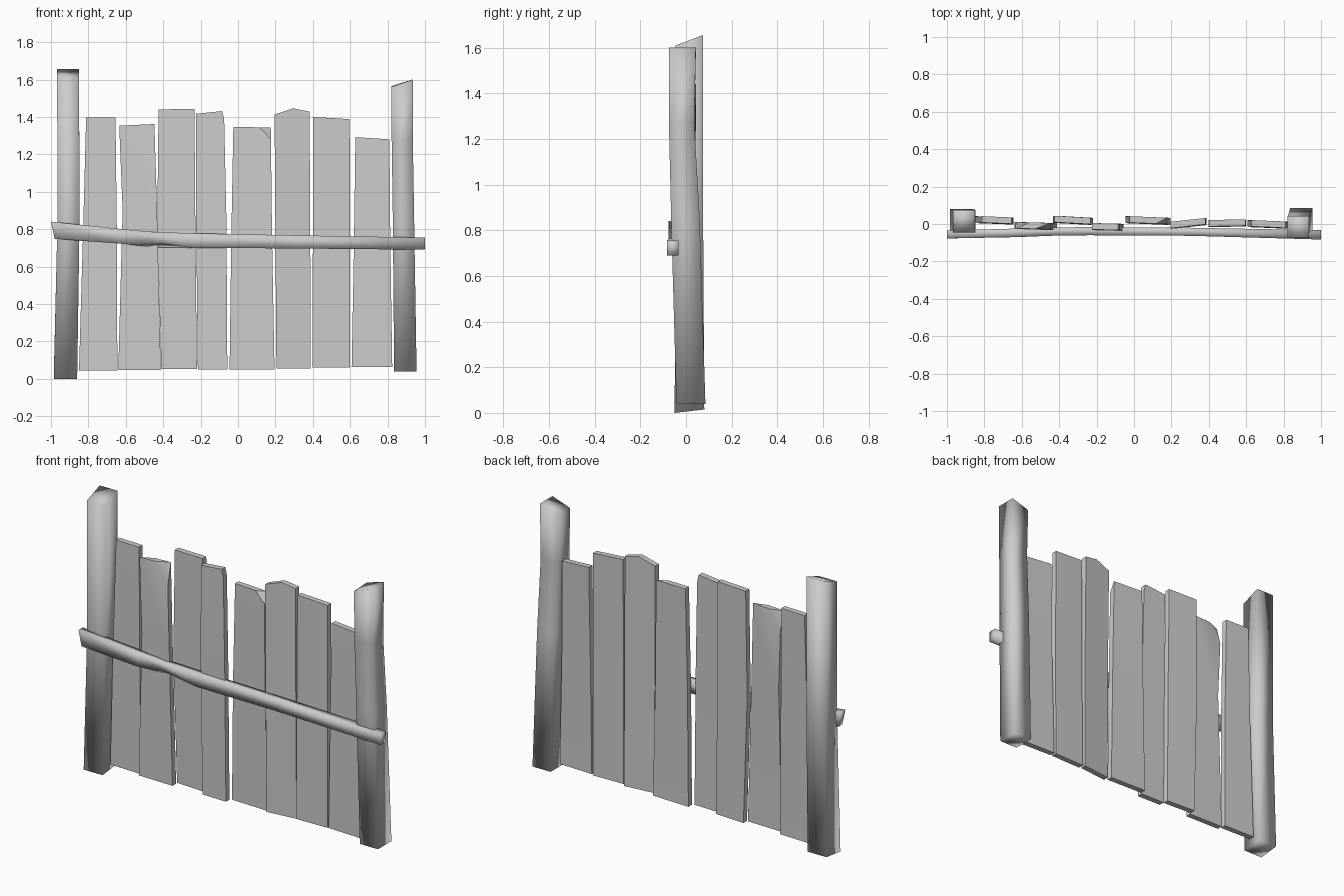
import bpy, bmesh, math
from mathutils import Vector


def loft(name, rings, cuts=(), angle=180):
    """Skin four-cornered rings into a closed solid, then slice off chips."""
    bm = bmesh.new()
    rows = [[bm.verts.new(p) for p in ring] for ring in rings]
    for a, b in zip(rows, rows[1:]):
        for i in range(4):
            j = (i + 1) % 4
            bm.faces.new((a[i], a[j], b[j], b[i]))
    bm.faces.new(rows[0][::-1])
    bm.faces.new(rows[-1])
    bmesh.ops.recalc_face_normals(bm, faces=bm.faces)
    # each cut is three points; the side facing up is removed
    for p, q, r in cuts:
        p, q, r = Vector(p), Vector(q), Vector(r)
        n = (q - p).cross(r - p).normalized()
        if n.z < 0:
            n = -n
        res = bmesh.ops.bisect_plane(bm, geom=bm.verts[:] + bm.edges[:] + bm.faces[:],
                                     plane_co=p, plane_no=n, clear_outer=True)
        edges = [e for e in res["geom_cut"] if isinstance(e, bmesh.types.BMEdge)]
        bmesh.ops.holes_fill(bm, edges=edges)
    bmesh.ops.recalc_face_normals(bm, faces=bm.faces)
    me = bpy.data.meshes.new(name)
    bm.to_mesh(me)
    bm.free()
    ob = bpy.data.objects.new(name, me)
    bpy.context.collection.objects.link(ob)
    bpy.ops.object.select_all(action='DESELECT')
    ob.select_set(True)
    bpy.context.view_layer.objects.active = ob
    if angle == 180:
        bpy.ops.object.shade_smooth()
    else:
        bpy.ops.object.shade_smooth_by_angle(angle=math.radians(angle))
    return ob


def post_ring(x0, x1, y0, y1, z):
    """z lists the heights of front-left, front-right, back-right, back-left."""
    return [(x0, y0, z[0]), (x1, y0, z[1]), (x1, y1, z[2]), (x0, y1, z[3])]


# posts
loft("left_post", [
    post_ring(-0.985, -0.86, -0.05, 0.08, (0, 0, 0.015, 0.015)),
    post_ring(-0.965, -0.847, -0.045, 0.075, [0.85] * 4),
    post_ring(-0.967, -0.85, -0.045, 0.075, (1.61, 1.61, 1.655, 1.655))])
loft("right_post", [
    post_ring(0.835, 0.955, -0.042, 0.085, [0.04] * 4),
    post_ring(0.828, 0.942, -0.065, 0.06, [0.85] * 4),
    post_ring(0.822, 0.935, -0.075, 0.036, [1.27] * 4),
    post_ring(0.82, 0.935, -0.075, 0.043, (1.56, 1.6, 1.6, 1.565))])

# planks: bottom (x0, x1, z), middle (x0, x1, z), top (x0, x1, z0, z1), y at left and right
T = 0.017
planks = [
    ((-0.85, -0.645, 0.045), (-0.828, -0.648, 0.8), (-0.812, -0.655, 1.397, 1.397), (0.025, 0.018)),
    ((-0.64, -0.413, 0.048), (-0.617, -0.433, 0.9), (-0.635, -0.447, 1.353, 1.362), (-0.006, -0.012)),
    ((-0.41, -0.22, 0.052), (-0.432, -0.228, 0.8), (-0.425, -0.233, 1.44, 1.443), (0.027, 0.016)),
    ((-0.215, -0.057, 0.05), (-0.224, -0.062, 0.85), (-0.225, -0.075, 1.417, 1.432), (-0.012, -0.016)),
    ((-0.045, 0.195, 0.05), (-0.036, 0.182, 0.75), (-0.025, 0.175, 1.347, 1.343), (0.025, 0.016)),
    ((0.205, 0.388, 0.055), (0.2, 0.386, 0.75), (0.195, 0.382, 1.447, 1.447), (-0.005, 0.015)),
    ((0.397, 0.598, 0.06), (0.4, 0.6, 0.75), (0.402, 0.597, 1.4, 1.388), (0.004, 0.008)),
    ((0.608, 0.825, 0.063), (0.62, 0.815, 0.7), (0.628, 0.81, 1.292, 1.28), (0.004, -0.004)),
]
chips = {
    1: [((-0.54, -0.03, 1.36), (-0.446, -0.03, 1.24), (-0.446, 0.006, 1.362)),
        ((-0.545, 0.012, 1.36), (-0.635, 0.012, 1.23), (-0.635, -0.024, 1.352))],
    3: [((-0.085, 0, 1.433), (-0.068, 0, 1.36), (-0.085, 1, 1.433))],
    4: [((0.11, -0.001, 1.345), (0.178, -0.001, 1.28), (0.175, 0.033, 1.343))],
    5: [((0.195, 0, 1.412), (0.295, 0, 1.446), (0.195, 1, 1.412)),
        ((0.295, 0, 1.446), (0.382, 0, 1.428), (0.295, 1, 1.446))],
}
for i, (b, m, t, (yl, yr)) in enumerate(planks):
    rings = []
    for (x0, x1, z0, z1), bow in (((*b, b[2]), 0.0), ((*m, m[2]), -0.004), (t, 0.0)):
        rings.append([(x0, yl - T + bow, z0), (x1, yr - T + bow, z1),
                      (x1, yr + T + bow, z1), (x0, yl + T + bow, z0)])
    loft(f"plank_{i + 1}", rings, chips.get(i, ()), angle=35)


# cross rail: x, front y, back y, bottom z, top z, with a dent in the lower front edge
rail = [(-1.0, -0.077, -0.035, 0.748, 0.84),
        (-0.62, -0.07, -0.024, 0.722, 0.8),
        (-0.45, -0.063, -0.018, 0.703, 0.785),
        (-0.24, -0.06, -0.017, 0.7, 0.778),
        (0.3, -0.063, -0.02, 0.697, 0.767),
        (1.0, -0.083, -0.033, 0.69, 0.755)]
rings = []
for i, (x, yf, yb, z0, z1) in enumerate(rail):
    dent = 0.025 if i == 2 else 0.0
    tilt = 0.02 if i == 0 else 0.0
    rings.append([(x + tilt, yf + dent * 0.6, z0 + dent), (x + tilt, yb, z0),
                  (x, yb, z1), (x, yf, z1)])
loft("cross_rail", rings)
